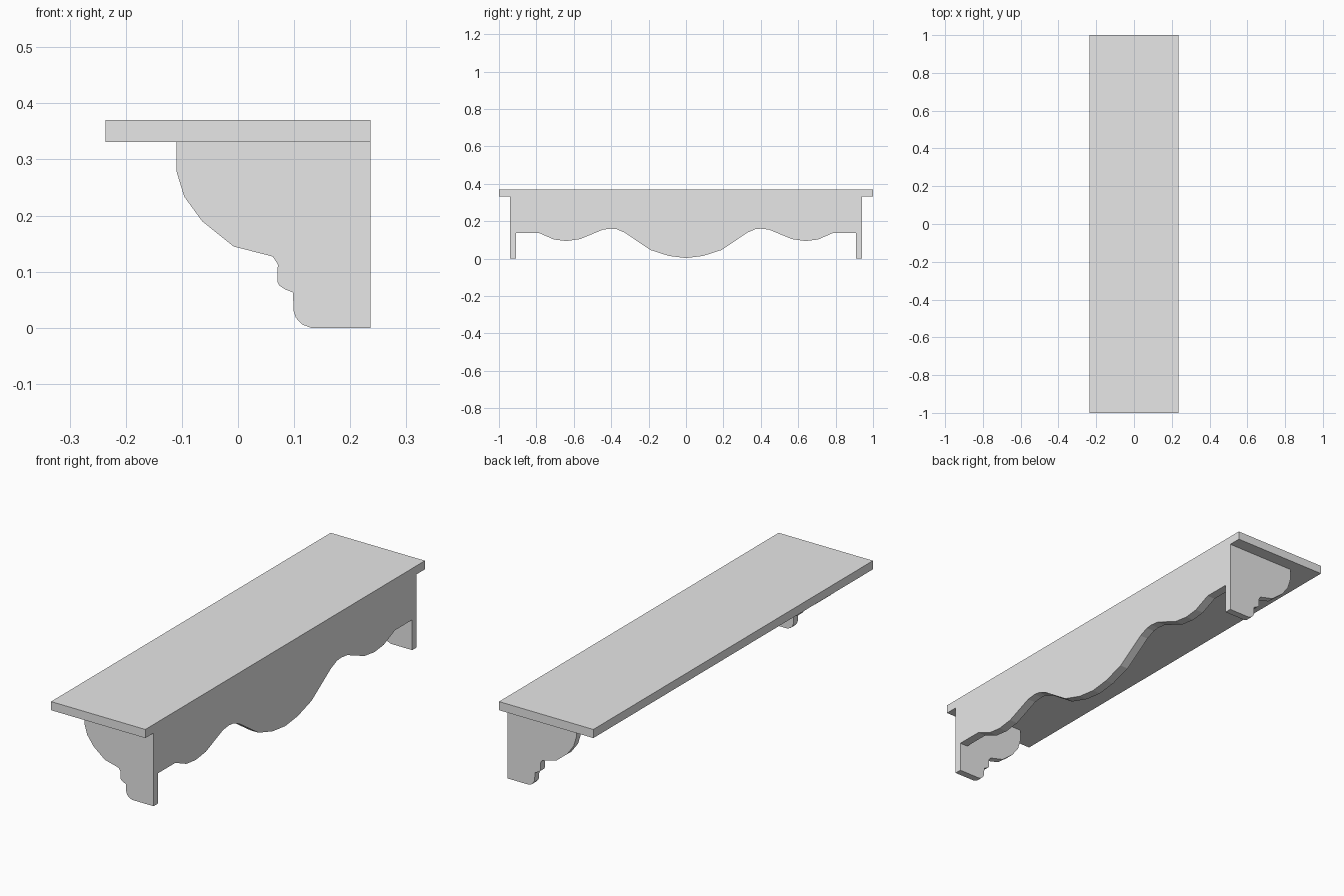
import bpy
import bmesh
from mathutils import Vector

cube = bpy.data.objects.get("Cube")
if cube:
    bpy.data.objects.remove(cube, do_unlink=True)

# One plain grey finish for every part
grey = bpy.data.materials.new("plain_grey")
grey.use_nodes = True
grey.diffuse_color = (0.8, 0.8, 0.8, 1)
grey.node_tree.nodes["Principled BSDF"].inputs["Base Color"].default_value = (0.8, 0.8, 0.8, 1)

HALF_DEPTH = 0.236
HALF_LENGTH = 1.0
TOP = 0.37
UNDERSIDE = 0.331
BRACKET_IN, BRACKET_OUT = 0.909, 0.941
PANEL_THICKNESS = 0.04


def extrude_outline(name, points, offset):
    """Fill a closed outline and push it out along offset."""
    bm = bmesh.new()
    face = bm.faces.new([bm.verts.new(p) for p in points])
    result = bmesh.ops.extrude_face_region(bm, geom=[face], use_keep_orig=True)
    moved = [g for g in result["geom"] if isinstance(g, bmesh.types.BMVert)]
    bmesh.ops.translate(bm, verts=moved, vec=Vector(offset))
    bmesh.ops.recalc_face_normals(bm, faces=bm.faces[:])
    mesh = bpy.data.meshes.new(name)
    bm.to_mesh(mesh)
    bm.free()
    mesh.materials.append(grey)
    obj = bpy.data.objects.new(name, mesh)
    bpy.context.collection.objects.link(obj)
    return obj


# Shelf board
board = [(x, y, UNDERSIDE) for x, y in (
    (-HALF_DEPTH, -HALF_LENGTH), (HALF_DEPTH, -HALF_LENGTH),
    (HALF_DEPTH, HALF_LENGTH), (-HALF_DEPTH, HALF_LENGTH))]
extrude_outline("shelf_board", board, (0, 0, TOP - UNDERSIDE))

# Scrolled end brackets
scroll = [(-0.11, UNDERSIDE), (-0.11, 0.28), (-0.096, 0.234), (-0.064, 0.19),
          (-0.008, 0.145), (0.062, 0.127), (0.071, 0.113), (0.07, 0.082),
          (0.074, 0.075), (0.083, 0.069), (0.098, 0.063), (0.099, 0.03),
          (0.103, 0.018), (0.114, 0.006), (0.13, 0.0),
          (HALF_DEPTH, 0.0), (HALF_DEPTH, UNDERSIDE)]
for name, y in (("front_bracket", -BRACKET_OUT), ("rear_bracket", BRACKET_IN)):
    extrude_outline(name, [(x, y, z) for x, z in scroll],
                    (0, BRACKET_OUT - BRACKET_IN, 0))

# Wavy back panel, mirrored about its middle
wave = [(0.09, 0.014), (0.19, 0.046), (0.26, 0.093), (0.326, 0.138),
        (0.37, 0.157), (0.40, 0.16), (0.444, 0.155), (0.567, 0.104),
        (0.64, 0.094), (0.706, 0.102), (0.786, 0.137),
        (BRACKET_IN, 0.137), (BRACKET_IN, UNDERSIDE)]
outline = [(-y, z) for y, z in reversed(wave)] + [(0.0, 0.003)] + wave
extrude_outline("back_panel", [(HALF_DEPTH, y, z) for y, z in outline],
                (-PANEL_THICKNESS, 0, 0))
